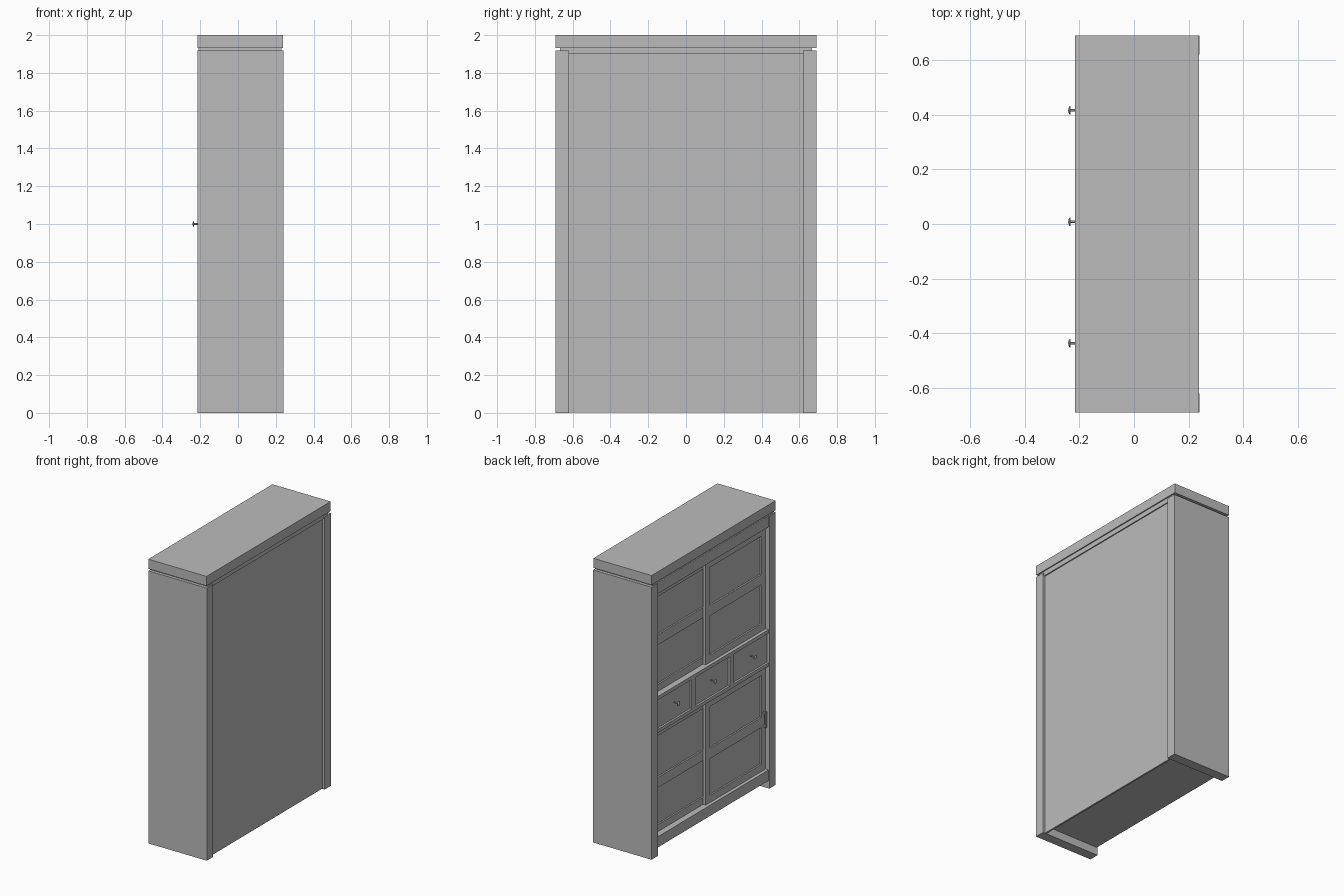
import bpy
import bmesh
import math
from mathutils import Matrix

cube = bpy.data.objects.get("Cube")
if cube:
    bpy.data.objects.remove(cube, do_unlink=True)

grey = bpy.data.materials.new("plain grey")
grey.use_nodes = True
grey.diffuse_color = (0.5, 0.5, 0.5, 1)
grey.node_tree.nodes["Principled BSDF"].inputs["Base Color"].default_value = (0.5, 0.5, 0.5, 1)

# Main dimensions: the doors face -x
FACE, BACK = -0.215, 0.24
INNER, OUTER = 0.62, 0.69
RAIL = FACE + 0.006


def finish(name, bm):
    mesh = bpy.data.meshes.new(name)
    bm.to_mesh(mesh)
    bm.free()
    mesh.materials.append(grey)
    obj = bpy.data.objects.new(name, mesh)
    bpy.context.collection.objects.link(obj)
    return obj


def add_box(bm, x, y, z):
    """Box from three (low, high) ranges."""
    size = [b - a for a, b in (x, y, z)]
    mid = [(a + b) / 2 for a, b in (x, y, z)]
    bmesh.ops.create_cube(bm, size=1, matrix=Matrix.Translation(mid) @ Matrix.Diagonal((*size, 1)))


def boxes(name, *parts):
    bm = bmesh.new()
    for part in parts:
        add_box(bm, *part)
    return finish(name, bm)


def lathe(name, profile, y, z, steps=20):
    """Turn (x, radius) points about an axis along x."""
    bm = bmesh.new()
    verts = [bm.verts.new((x, y + r, z)) for x, r in profile]
    edges = [bm.edges.new(pair) for pair in zip(verts, verts[1:])]
    bmesh.ops.spin(bm, geom=verts + edges, cent=(0, y, z), axis=(1, 0, 0),
                   angle=math.tau, steps=steps)
    bmesh.ops.remove_doubles(bm, verts=bm.verts, dist=0.0001)
    bmesh.ops.recalc_face_normals(bm, faces=bm.faces)
    obj = finish(name, bm)
    for poly in obj.data.polygons:
        poly.use_smooth = True
    obj.data.set_sharp_from_angle(angle=math.radians(35))


# Carcass
for side, sign in (("left", 1), ("right", -1)):
    boxes(side + "_side", ((FACE, BACK), sorted((sign * INNER, sign * OUTER)), (0, 1.918)))
boxes("top_slab", ((FACE, BACK - 0.002), (-OUTER, OUTER), (1.933, 2.0)))
boxes("top_neck", ((FACE + 0.007, BACK - 0.01), (-0.668, 0.668), (1.9, 1.933)))
boxes("back_panel", ((0.21, 0.222), (-INNER, INNER), (0.002, 1.9)))
boxes("bottom_panel", ((RAIL + 0.02, 0.21), (-INNER, INNER), (0.055, 0.13)))
boxes("bottom_rail", ((RAIL, RAIL + 0.02), (-INNER, INNER), (0.055, 0.13)))
boxes("top_rail", ((RAIL, RAIL + 0.02), (-INNER, INNER), (1.84, 1.918)))

# Drawer bank
span = (-INNER, INNER)
boxes("drawer_shelves", ((RAIL, 0.21), span, (0.86, 0.885)), ((RAIL, 0.21), span, (1.092, 1.117)))
boxes("drawer_dividers", *[((RAIL, 0.21), (y - 0.023, y + 0.023), (0.885, 1.092))
                           for y in (-0.213, 0.213)])
knob_profile = [(RAIL + 0.02, 0.004), (-0.234, 0.004), (-0.232, 0.016),
                (-0.236, 0.015), (-0.24, 0.008), (-0.241, 0)]
for name, y, knob_y in (("left", 0.428, 0.416), ("middle", 0, 0.008), ("right", -0.428, -0.436)):
    boxes(name + "_drawer", ((RAIL + 0.014, 0.15), (y - 0.192, y + 0.192), (0.885, 1.092)))
    lathe(name + "_knob", knob_profile, knob_y, 1.0)


# Sliding doors: stiles, three rails and recessed panels
def door(name, x, y, z, mid):
    depth, stile = (x, x + 0.02), 0.045
    low, high = y[0] + stile, y[1] - stile
    boxes(name,
          (depth, (y[0], low), z), (depth, (high, y[1]), z),
          (depth, (low, high), (z[0], z[0] + 0.05)),
          (depth, (low, high), (z[1] - 0.055, z[1])),
          (depth, (low, high), (mid - 0.036, mid + 0.036)),
          ((x + 0.011, x + 0.018), (low, high), z))


def handle(name, x, y, z):
    boxes(name,
          ((x - 0.022, x - 0.014), (y - 0.007, y + 0.007), (z - 0.055, z + 0.055)),
          *[((x - 0.016, x), (y - 0.005, y + 0.005), (h - 0.006, h + 0.006))
            for h in (z - 0.045, z + 0.045)])


for side, x, y in (("left", FACE + 0.05, (-0.045, INNER)), ("right", FACE + 0.03, (-INNER, 0.045))):
    door("upper_" + side + "_door", x, y, (1.117, 1.84), 1.48)
    door("lower_" + side + "_door", x, y, (0.13, 0.86), 0.475)
    handle(side + "_handle", x, 0.597 if side == "left" else -0.597, 0.49)
